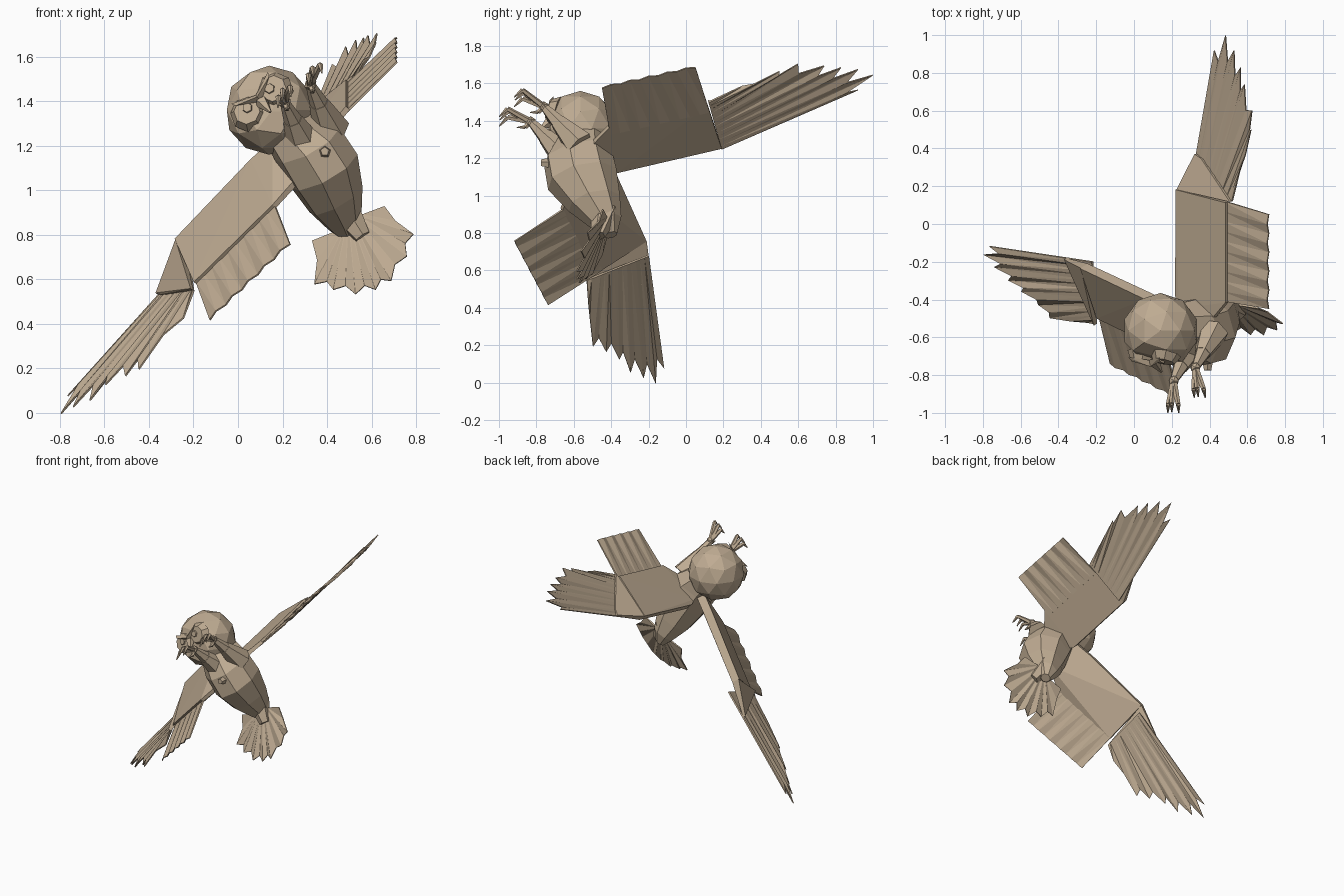
import bpy, bmesh, math
from mathutils import Vector as V, Matrix

if "Cube" in bpy.data.objects:
    bpy.data.objects.remove(bpy.data.objects["Cube"])

mat = bpy.data.materials.new("tan")
mat.diffuse_color = (0.52, 0.41, 0.29, 1)
mat.use_nodes = True
mat.node_tree.nodes["Principled BSDF"].inputs["Base Color"].default_value = mat.diffuse_color


def finish(name, bm):
    bmesh.ops.recalc_face_normals(bm, faces=bm.faces[:])
    me = bpy.data.meshes.new(name)
    bm.to_mesh(me)
    bm.free()
    me.materials.append(mat)
    ob = bpy.data.objects.new(name, me)
    bpy.context.collection.objects.link(ob)
    return ob


def hull(name, pts):
    bm = bmesh.new()
    for p in pts:
        bm.verts.new(p)
    bmesh.ops.convex_hull(bm, input=bm.verts[:])
    return finish(name, bm)


def taper(bm, a, b, r1, r2, sides=6):
    a, b = V(a), V(b)
    m = Matrix.Translation((a + b) / 2) @ (b - a).to_track_quat('Z', 'Y').to_matrix().to_4x4()
    bmesh.ops.create_cone(bm, cap_ends=True, segments=sides, radius1=r1, radius2=r2,
                          depth=(b - a).length, matrix=m)


def loft(name, rings, lateral, sides=8):
    """rings: (centre, side radius, front radius)"""
    bm = bmesh.new()
    axis = (V(rings[-1][0]) - V(rings[0][0])).normalized()
    lat = V(lateral)
    lat = (lat - axis * lat.dot(axis)).normalized()
    fr = axis.cross(lat)
    loops = []
    for c, rs, rf in rings:
        loops.append([bm.verts.new(V(c) + lat * rs * math.cos(t) + fr * rf * math.sin(t))
                      for t in [2 * math.pi * (i + .5) / sides for i in range(sides)]])
    for a, b in zip(loops, loops[1:]):
        for i in range(sides):
            j = (i + 1) % sides
            bm.faces.new((a[i], a[j], b[j], b[i]))
    bm.faces.new(loops[0])
    bm.faces.new(loops[-1])
    return finish(name, bm)


def fan(name, b0, b1, tips, notch, normal, pleat=0.007, thick=0.012):
    """Feather fan between a base line and a row of tips, with notches between feathers"""
    b0, b1, tips, n = V(b0), V(b1), [V(t) for t in tips], V(normal).normalized()
    edge = []
    last = len(tips) - 1
    for i, t in enumerate(tips):
        edge.append((t, i / last, 0))
        if i < last:
            f = (i + .5) / last
            m = (t + tips[i + 1]) / 2
            m = m.lerp(b0.lerp(b1, f), notch)
            edge.append((m, f, 1))
    bm = bmesh.new()
    top, bot = [], []
    for p, f, k in edge:
        base = b0.lerp(b1, f)
        off = n * pleat * (1 if k else -1)
        for row, s in ((top, .5), (bot, -.5)):
            row.append((bm.verts.new(base + n * s * thick),
                        bm.verts.new(p + off + n * s * thick * .6)))
    for i in range(len(edge) - 1):
        (a, b), (c, d) = top[i], top[i + 1]
        (e, g), (h, k) = bot[i], bot[i + 1]
        for q in ((a, b, d), (a, d, c), (e, k, g), (e, h, k), (b, g, k, d), (a, c, h, e)):
            bm.faces.new(q)
    for r in (0, -1):
        bm.faces.new((top[r][0], top[r][1], bot[r][1], bot[r][0]))
    return finish(name, bm)


def wing(side, body_lead, body_mid, lead, wrist, trail_root, trail_tip, hand, tips, sign):
    body_lead, body_mid, lead, wrist, tr, tt = [
        V(p) for p in (body_lead, body_mid, lead, wrist, trail_root, trail_tip)]
    n = (wrist - lead).cross(tt - wrist).normalized() * sign
    mid_w, mid_r = wrist.lerp(tt, .53), lead.lerp(tr, .53)
    # Thick arm and covert wedge along the leading edge
    hull(side + "_wing_arm", [body_lead, body_lead + n * .06, lead, lead + n * .06,
                              wrist, wrist + n * .055, mid_w - n * .004, mid_w + n * .02,
                              mid_r - n * .004, mid_r + n * .02, body_mid, body_mid + n * .03])
    # Inner flight feathers
    fan(side + "_secondary_feathers", mid_w.lerp(wrist, .15), mid_r.lerp(lead, .15),
        [tt.lerp(tr, i / 5) for i in range(6)], 0.0, n, .006)
    # Outer flight feathers
    hn = (V(tips[1]) - V(hand[0])).cross(V(tips[-2]) - V(hand[0])).normalized()
    fan(side + "_primary_feathers", hand[0], hand[1], tips, .13, hn)
    # Hand coverts overlapping the primary bases
    h0, h1 = V(hand[0]), V(hand[1])
    up = n * .018
    hull(side + "_hand_coverts", [wrist, wrist + n * .05, h0.lerp(V(tips[0]), .25),
                                  h0.lerp(V(tips[0]), .25) + up, h1, h1 + up,
                                  h0.lerp(V(tips[3]), .25) + up, h0.lerp(V(tips[3]), .25)])


# Wings
wing("right", (.2, -.42, 1.2), (.3, -.6, 1.06), (.1, -.37, 1.11), (-.245, -.21, .755),
     (.23, -.92, .76), (-.13, -.74, .42), [(-.22, -.2, .68), (-.2, -.53, .55)],
     [(-.77, -.12, .08), (-.8, -.165, .0), (-.745, -.23, .03), (-.67, -.3, .06),
      (-.6, -.36, .13), (-.51, -.43, .17), (-.45, -.5, .2), (-.25, -.525, .43)], 1)
wing("left", (.28, -.44, 1.13), (.43, -.5, 1.27), (.26, -.37, 1.12), (.26, .19, 1.25),
     (.71, -.45, 1.58), (.71, .05, 1.69), [(.3, .19, 1.25), (.52, .12, 1.5)],
     [(.43, .92, 1.56), (.49, 1.0, 1.64), (.535, .92, 1.67), (.57, .83, 1.68),
      (.59, .74, 1.69), (.63, .6, 1.70), (.625, .5, 1.66), (.57, .3, 1.58)], -1)

# Body
loft("body", [((.20, -.56, 1.32), .12, .14), ((.31, -.58, 1.21), .165, .19),
              ((.385, -.555, 1.09), .17, .195), ((.44, -.49, .96), .135, .145),
              ((.48, -.43, .86), .085, .09), ((.50, -.40, .79), .035, .035)], (.8, .15, .5))

# Tail fan and its coverts
def tail_pt(x, z):
    return V((x, -.40 - .4 * (.92 - z) - .25 * (x - .5), z))

fan("tail_feathers", tail_pt(.56, .89), tail_pt(.46, .82),
    [tail_pt(*p) for p in ((.66, .925), (.79, .8), (.76, .7), (.69, .59), (.62, .55),
                           (.53, .53), (.43, .55), (.345, .575), (.335, .77))],
    .11, (.25, 1, -.4), .008)
bm = bmesh.new()
taper(bm, (.47, -.43, .92), (.56, -.47, .79), .08, .04)
finish("tail_coverts", bm)

# Head
c = V((.14, -.565, 1.36))
fwd = V((-.2, -.95, .22)).normalized()
lat = V((.75, 0, .65))
lat = (lat - fwd * lat.dot(fwd)).normalized()
up = lat.cross(-fwd).normalized()
if up.z < 0:
    up = -up
bm = bmesh.new()
bmesh.ops.create_icosphere(bm, subdivisions=2, radius=.2, matrix=Matrix.Translation(c))
for v in bm.verts:  # flatten the face
    d = (v.co - c).dot(fwd)
    if d > .155:
        v.co -= fwd * (d - .155)
finish("head", bm)

# Facial discs, eyes and brows
for s, nm in ((-1, "right"), (1, "left")):
    p = c + lat * s * .078 + up * .01 + fwd * .15
    bm = bmesh.new()
    taper(bm, p - fwd * .02, p + fwd * .025, .085, .06, 8)
    finish(nm + "_face_disc", bm)
    bm = bmesh.new()
    e = p - lat * s * .012 + up * .01
    taper(bm, e, e + fwd * .035, .03, .022, 6)
    finish(nm + "_eye", bm)
    o = c + fwd * .175
    hull(nm + "_brow", [o + up * .0, o + fwd * .03 + up * .02, o + up * .04,
                        o + lat * s * .11 + up * .085, o + lat * s * .1 + up * .06 + fwd * .015])

# Beak
bm = bmesh.new()
taper(bm, c + fwd * .17, c + fwd * .205 - up * .075, .032, .006, 5)
finish("beak", bm)

# Legs, toes and claws
for nm, hip, ankle, toe, claw in (
        ("right", (.30, -.64, 1.2), (.21, -.83, 1.395), (.2, -.95, 1.45), (.2, -.995, 1.405)),
        ("left", (.42, -.57, 1.27), (.325, -.76, 1.475), (.335, -.87, 1.55), (.34, -.915, 1.51))):
    hip, ankle, toe, claw = V(hip), V(ankle), V(toe), V(claw)
    knee = hip.lerp(ankle, .6)
    bm = bmesh.new()
    taper(bm, hip, knee, .085, .045)
    taper(bm, knee, ankle, .042, .022)
    finish(nm + "_leg", bm)
    bm = bmesh.new()
    bmesh.ops.create_icosphere(bm, subdivisions=1, radius=.03, matrix=Matrix.Translation(ankle))
    for k in (-1, 0, 1):
        sp = lat * k * .035 - up * abs(k) * .012
        taper(bm, ankle, toe + sp, .018, .013, 5)
        taper(bm, toe + sp, claw + sp * 1.1, .013, .003, 5)
    back = ankle + V((.01, -.03, -.03))
    taper(bm, ankle, back, .016, .012, 5)
    taper(bm, back, back + V((0, -.045, 0)), .012, .002, 5)
    finish(nm + "_foot", bm)

# Small belly tuft
bm = bmesh.new()
taper(bm, (.39, -.70, 1.17), (.39, -.775, 1.175), .035, .02, 5)
finish("belly_tuft", bm)
